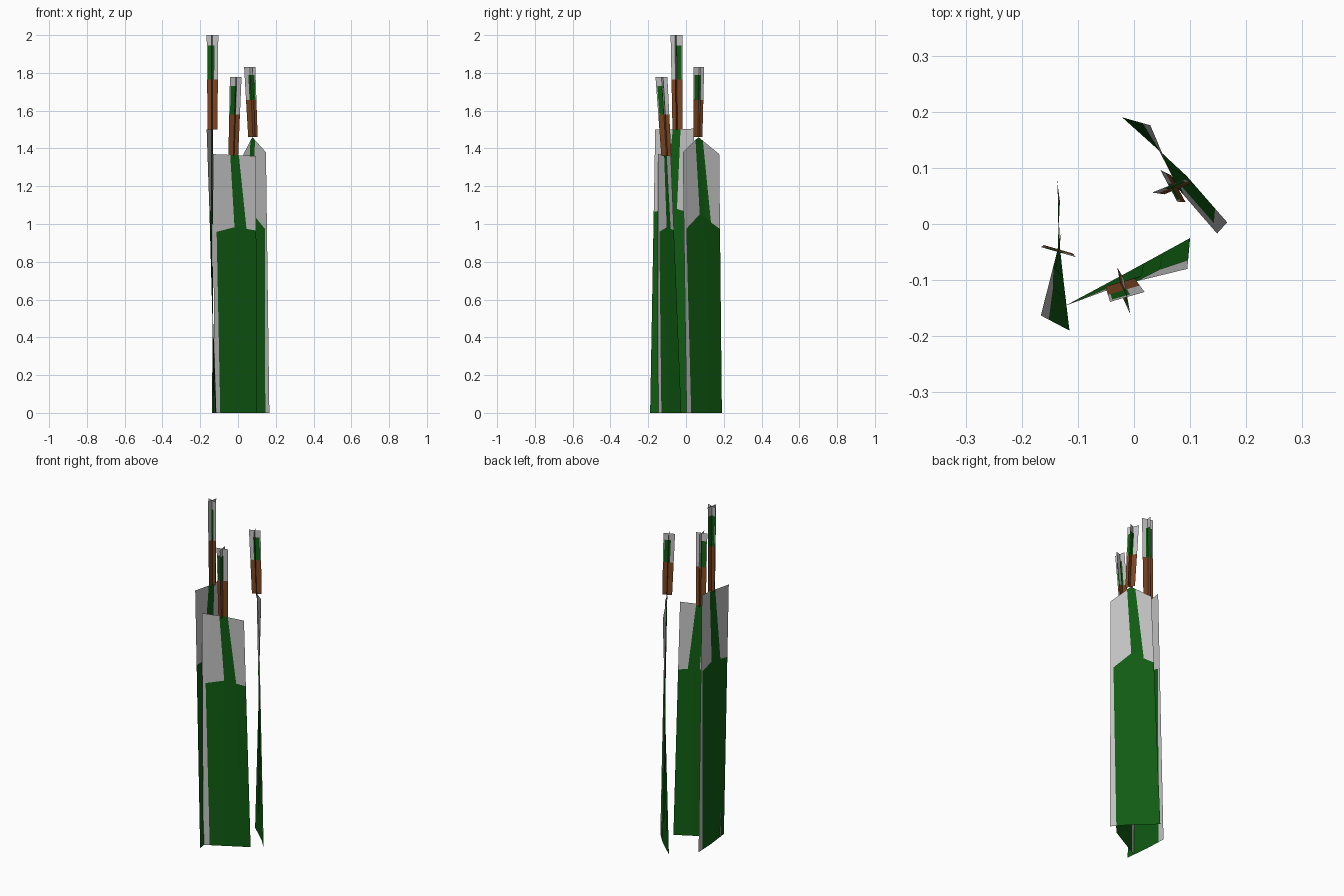
import bpy, bmesh, math
from mathutils import Vector

if "Cube" in bpy.data.objects:
    bpy.data.objects.remove(bpy.data.objects["Cube"])


def material(name, rgb):
    m = bpy.data.materials.new(name)
    m.diffuse_color = (*rgb, 1.0)
    m.use_nodes = True
    m.node_tree.nodes["Principled BSDF"].inputs["Base Color"].default_value = m.diffuse_color
    return m


MATS = [material("pale_grey", (0.53, 0.53, 0.53)),
        material("reed_green", (0.005, 0.105, 0.006)),
        material("seed_brown", (0.20, 0.06, 0.016))]
GREY, GREEN, BROWN = 0, 1, 2


def add_grid(bm, rows, colours):
    """Rows of points become quads; colours holds one list of slots per row of quads."""
    vs = [[bm.verts.new(p) for p in row] for row in rows]
    for j, cols in enumerate(colours):
        for i, c in enumerate(cols):
            f = bm.faces.new((vs[j][i], vs[j][i + 1], vs[j + 1][i + 1], vs[j + 1][i]))
            f.material_index = c


def finish(bm, name):
    me = bpy.data.meshes.new(name)
    bm.to_mesh(me)
    bm.free()
    for m in MATS:
        me.materials.append(m)
    bpy.context.collection.objects.link(bpy.data.objects.new(name, me))


def along(line, u, mid=0.53):
    a, b, c = (Vector(p) for p in line)
    return a.lerp(b, u / mid) if u <= mid else b.lerp(c, (u - mid) / (1 - mid))


# Leaf card: twisted sheet with green lower leaves and a stem strip up to the top
LEAF_U = [[0, .15, .50, .66, .80, 1],
          [0, .08, .53, .66, .79, 1],
          [0, .20, .43, .53, .63, 1]]
LEAF_V = [[0] * 6, [.69, .70, .72, .72, .715, .71], [1] * 6]
LEAF_COLOURS = [[GREY, GREEN, GREEN, GREEN, GREEN],
                [GREY, GREY, GREEN, GREEN, GREY]]


def leaf(name, bottom, top):
    bm = bmesh.new()
    rows = [[along(bottom, u).lerp(along(top, u), v) for u, v in zip(us, vs)]
            for us, vs in zip(LEAF_U, LEAF_V)]
    add_grid(bm, rows, LEAF_COLOURS)
    finish(bm, name)


# Seed head: two crossed cards, brown below, green spike above, pale tip
def head(name, base, tip, angle):
    bm = bmesh.new()
    base, tip = Vector(base), Vector(tip)
    for turn, (g0, g1) in ((0, (.10, .66)), (96, (.40, .92))):
        a = math.radians(angle + turn)
        d = Vector((math.cos(a), math.sin(a), 0))
        rows = []
        for v in (0, .53, .89, 1):
            half = .027 + .005 * v
            rows.append([base.lerp(tip, v) + d * half * (2 * u - 1) for u in (0, g0, g1, 1)])
        add_grid(bm, rows, [[BROWN] * 3, [GREY, GREEN, GREY], [GREY] * 3])
    finish(bm, name)


# Each plant: bottom edge, top edge (narrow end, middle, wide end), head base, head tip, head angle
PLANTS = {
    "left": ([(-.137, .078, 0), (-.131, -.055, 0), (-.115, -.19, 0)],
             [(-.132, .04, 1.505), (-.136, -.045, 1.5), (-.166, -.163, 1.5)],
             (-.135, -.045, 1.5), (-.135, -.05, 2.0), -16),
    "front": ([(-.125, -.147, 0), (-.015, -.088, 0), (.10, -.025, 0)],
              [(-.132, -.149, 1.37), (-.02, -.108, 1.365), (.095, -.08, 1.36)],
              (-.025, -.104, 1.36), (-.012, -.130, 1.777), 100),
    "right": ([(.166, .003, 0), (.090, .090, 0), (-.021, .19, 0)],
              [(.148, -.017, 1.38), (.076, .066, 1.46), (.029, .176, 1.37)],
              (.079, .063, 1.46), (.062, .068, 1.83), 202),
}

for side, (bottom, top, base, tip, angle) in PLANTS.items():
    leaf(side + "_reed_leaf", bottom, top)
    head(side + "_reed_head", base, tip, angle)
